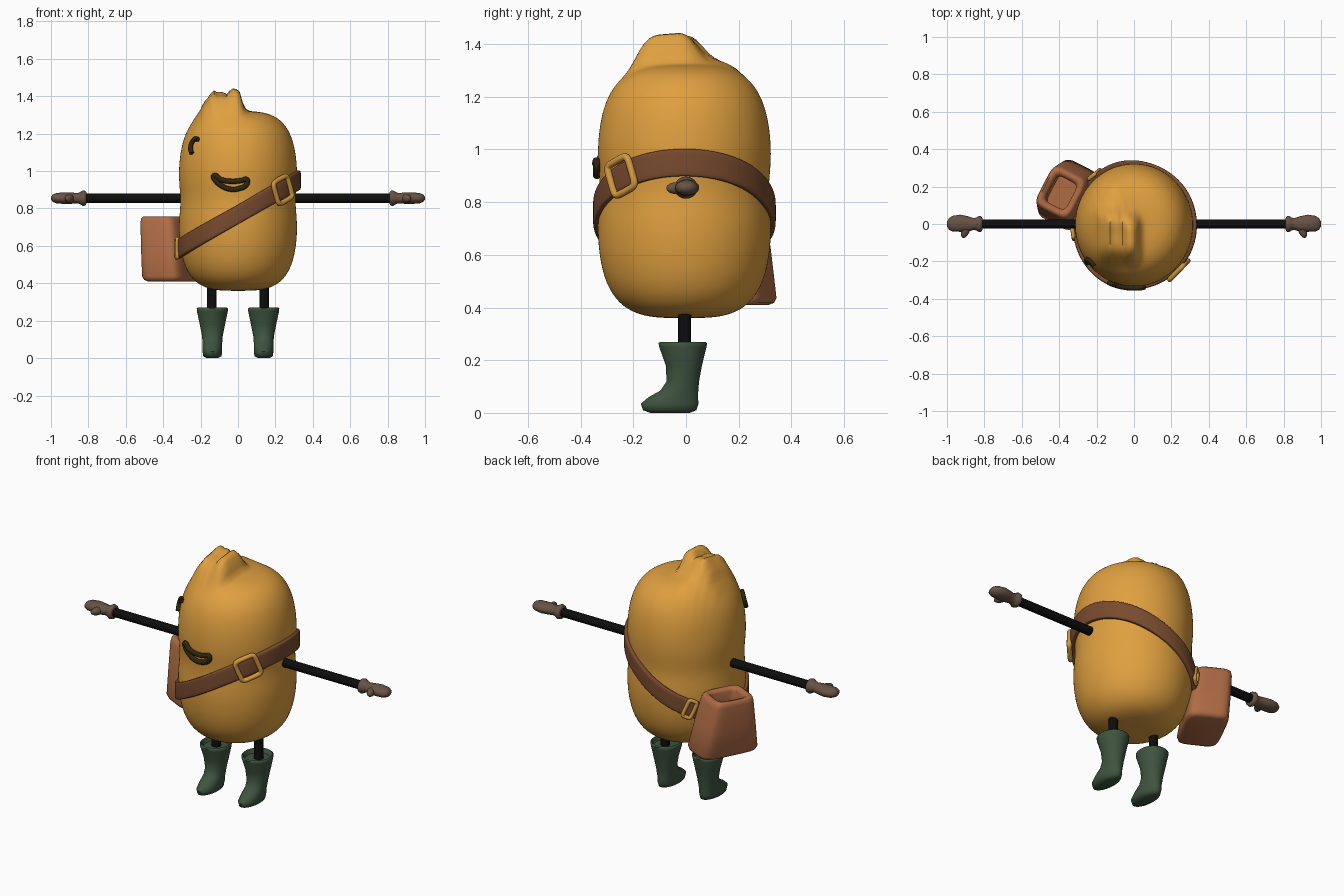
import bpy, bmesh
from math import sin, cos, pi, exp, radians, sqrt, copysign
from mathutils import Vector as V

old = bpy.data.objects.get("Cube")
if old:
    bpy.data.objects.remove(old, do_unlink=True)


def material(name, color):
    m = bpy.data.materials.new(name)
    m.use_nodes = True
    m.diffuse_color = (*color, 1)
    bsdf = next(n for n in m.node_tree.nodes if n.type == "BSDF_PRINCIPLED")
    bsdf.inputs["Base Color"].default_value = (*color, 1)
    bsdf.inputs["Roughness"].default_value = 0.7
    return m


YELLOW = material("golden yellow", (0.74, 0.35, 0.05))
BRASS = material("brass", (0.65, 0.32, 0.05))
STRAP = material("strap brown", (0.19, 0.07, 0.028))
LEATHER = material("bag leather", (0.43, 0.15, 0.06))
GREEN = material("boot green", (0.048, 0.09, 0.05))
GLOVE = material("glove brown", (0.14, 0.085, 0.058))
BLACK = material("black", (0.004, 0.004, 0.004))
INK = material("dark ink", (0.028, 0.019, 0.005))


def add_object(name, mesh, mat, mirror=False):
    mesh.materials.clear()
    mesh.materials.append(mat)
    mesh.shade_smooth()
    mesh.set_sharp_from_angle(angle=radians(60))
    ob = bpy.data.objects.new(name, mesh)
    bpy.context.collection.objects.link(ob)
    if mirror:
        ob.modifiers.new("Mirror", "MIRROR")
    return ob


def from_bmesh(name, bm, mat, mirror=False):
    bmesh.ops.recalc_face_normals(bm, faces=bm.faces)
    mesh = bpy.data.meshes.new(name)
    bm.to_mesh(mesh)
    bm.free()
    return add_object(name, mesh, mat, mirror)


def oval(a, power):
    e = 2 / power
    return (copysign(abs(cos(a)) ** e, cos(a)), copysign(abs(sin(a)) ** e, sin(a)))


def loft(name, rings, mat, mirror=False, power=2, closed=False, segs=32):
    """Skin rings given as (centre, first half axis, second half axis)."""
    bm = bmesh.new()
    loops = []
    for c, u, v in rings:
        pts = [oval(2 * pi * (i + 0.5) / segs, power) for i in range(segs)]
        loops.append([bm.verts.new(V(c) + V(u) * p + V(v) * q) for p, q in pts])
    pairs = list(zip(loops, loops[1:]))
    if closed:
        pairs.append((loops[-1], loops[0]))
    else:
        bm.faces.new(loops[0])
        bm.faces.new(loops[-1])
    for a, b in pairs:
        for i in range(segs):
            j = (i + 1) % segs
            bm.faces.new((a[i], a[j], b[j], b[i]))
    return from_bmesh(name, bm, mat, mirror)


def tube(name, points, radius, mat, cyclic):
    curve = bpy.data.curves.new(name, "CURVE")
    curve.dimensions = "3D"
    curve.bevel_depth = radius
    curve.bevel_resolution = 3
    curve.use_fill_caps = True
    curve.resolution_u = 6
    s = curve.splines.new("BEZIER")
    s.bezier_points.add(len(points) - 1)
    s.use_cyclic_u = cyclic
    for bp, p in zip(s.bezier_points, points):
        bp.co = p
    for bp in s.bezier_points:
        bp.handle_left_type = bp.handle_right_type = "AUTO"
    tmp = bpy.data.objects.new(name + "_path", curve)
    bpy.context.collection.objects.link(tmp)
    dg = bpy.context.evaluated_depsgraph_get()
    mesh = bpy.data.meshes.new_from_object(tmp.evaluated_get(dg))
    bpy.data.objects.remove(tmp, do_unlink=True)
    return add_object(name, mesh, mat)


# Body: rounded capsule with swept tufts on top
MID, HALF, WIDE, POW = 0.84, 0.48, 0.318, 3.4
DEPTH, BACK = 1.04, -0.006


def body_radius(z):
    k = min(abs(z - MID) / HALF, 1)
    waist = 0.01 * exp(-((z - MID) / 0.1) ** 2)
    return WIDE * (1 - k ** POW) ** (1 / POW) - waist


def bump(x, y, cx, cy, left, right, long):
    s = left if x < cx else right
    return exp(-((x - cx) / s) ** 2 / 2 - ((y - cy) / long) ** 4)


def tufts(x, y):
    x += 0.6 * max(y, 0) ** 1.5   # strands curve sideways toward the back
    h = 0.115 * bump(x, y, -0.005, -0.075, 0.04, 0.022, 0.12)
    h += 0.1 * bump(x, y, -0.13, -0.06, 0.05, 0.055, 0.14)
    h += 0.03 * bump(x, y, -0.08, 0.12, 0.09, 0.06, 0.14)
    return h * (1 + 0.06 * sin(x * 130))


bm = bmesh.new()
bmesh.ops.create_cube(bm, size=2)
bmesh.ops.subdivide_edges(bm, edges=bm.edges[:], cuts=54, use_grid_fill=True)
for v in bm.verts:
    d = v.co.normalized()
    rho = sqrt(d.x ** 2 + d.y ** 2)
    t = ((rho / WIDE) ** POW + (abs(d.z) / HALF) ** POW) ** (-1 / POW)
    z = MID + d.z * t
    r = rho * t - 0.01 * exp(-((z - MID) / 0.1) ** 2)
    x, y = d.x / rho * r if rho else 0, d.y / rho * r * DEPTH + BACK if rho else BACK
    f = min(max((z - 1.0) / 0.15, 0), 1)
    v.co = (x, y, z + tufts(x, y) * f * f * (3 - 2 * f))
from_bmesh("body", bm, YELLOW)


# Face: one winking eye and a smiling mouth outline
def on_front(x, z, lift=0.01):
    r = body_radius(z)
    y = -sqrt(max(r * r - x * x, 0))
    n = V((x, y, 0)).normalized() * lift
    return V((x, y * DEPTH + BACK, z)) + n


mouth = [(-.125, .975), (-.09, .955), (-.03, .945), (.02, .95), (.045, .955),
         (.045, .93), (0, .905), (-.04, .903), (-.09, .925), (-.12, .955)]
eye = [(-.205, 1.17), (-.225, 1.17), (-.24, 1.15), (-.246, 1.12), (-.24, 1.095)]
tube("mouth", [on_front(*p) for p in mouth], 0.014, INK, True)
tube("eye", [on_front(*p) for p in eye], 0.013, INK, False)

# Limbs
loft("arms", [((x, 0, 0.855), (0, 0.025, 0), (0, 0, 0.025)) for x in (0.27, 0.83)],
     BLACK, True)
loft("legs", [((0.14, -0.005, z), (0.025, 0, 0), (0, 0.025, 0)) for z in (0.2, 0.42)],
     BLACK, True)

# Mittens with a rolled cuff and a thumb: length, side shift, half width, half height
hand = [(.81, 0, .03, .03), (.815, 0, .041, .039), (.828, 0, .044, .042),
        (.842, 0, .035, .034), (.855, 0, .031, .028), (.89, 0, .042, .03),
        (.93, .004, .046, .031), (.97, .002, .042, .028), (.99, 0, .031, .02),
        (1.0, 0, .012, .008)]
loft("mittens", [((x, c, 0.855), (0, w, 0), (0, 0, h)) for x, c, w, h in hand], GLOVE, True)
thumb = []
for i in range(9):
    a = pi * (0.02 + 0.96 * i / 8)
    r = 0.023 * sin(a)
    thumb.append(((0.9 - 0.012 * cos(a), -0.035 + 0.04 * cos(a), 0.853), (r, 0, 0), (0, 0, r)))
loft("thumbs", thumb, GLOVE, True)

# Boots: height, forward shift, half width, half length
boot = [(0, -.06, .03, .075), (.01, -.062, .049, .102), (.035, -.062, .053, .11),
        (.06, -.048, .053, .094), (.085, -.025, .053, .072), (.12, -.012, .056, .062),
        (.18, -.008, .068, .069), (.25, -.012, .083, .09), (.264, -.012, .084, .093),
        (.27, -.012, .078, .086), (.245, -.012, .066, .072)]
loft("boots", [((0.137, c, z), (w, 0, 0), (0, d, 0)) for z, c, w, d in boot], GREEN, True)

# Shoulder strap: slanted band hugging the body
SLOPE = 0.57


def strap_point(a, lift):
    z = 0.768 + SLOPE * 0.32 * cos(a)
    r = body_radius(z) + lift
    return V((r * cos(a), r * sin(a) * DEPTH + BACK, z))


rings = []
for i in range(96):
    a = 2 * pi * i / 96
    rings.append((strap_point(a, 0.008), (0.014 * cos(a), 0.014 * sin(a), 0), (0, 0, 0.052)))
loft("shoulder_strap", rings, STRAP, power=5, closed=True, segs=24)


# Buckle and the two strap rings beside the bag
def frame(name, degrees, wide, high, radius):
    a = radians(degrees)
    n = V((cos(a), sin(a), 0))
    t = V((-sin(a), cos(a), -SLOPE * sin(a))).normalized()
    up = n.cross(t)
    c = strap_point(a, 0.022)
    pts = []
    for i in range(32):
        p, q = oval(2 * pi * (i + 0.5) / 32, 6)
        pts.append(c + t * p * wide + up * q * high)
    tube(name, pts, radius, BRASS, True)


frame("buckle", -44, 0.058, 0.062, 0.014)
frame("front_strap_ring", 188, 0.024, 0.05, 0.011)
frame("back_strap_ring", 129, 0.024, 0.05, 0.011)

# Open bag on the hip: height, half length, half depth
along, out = V((0.46, 0.888, 0)), V((-0.888, 0.46, 0))
bag = [(.41, .15, .095), (.418, .167, .112), (.437, .174, .119), (.58, .15, .114),
       (.725, .125, .106), (.748, .117, .1), (.757, .105, .09), (.752, .088, .073),
       (.735, .078, .062), (.6, .09, .07)]
rings = []
for z, w, d in bag:
    k = (z - 0.41) / 0.34
    rings.append(((-0.347 - 0.045 * k, 0.155 + 0.013 * k, z), along * w, out * d))
loft("hip_bag", rings, LEATHER, power=5, segs=48)
